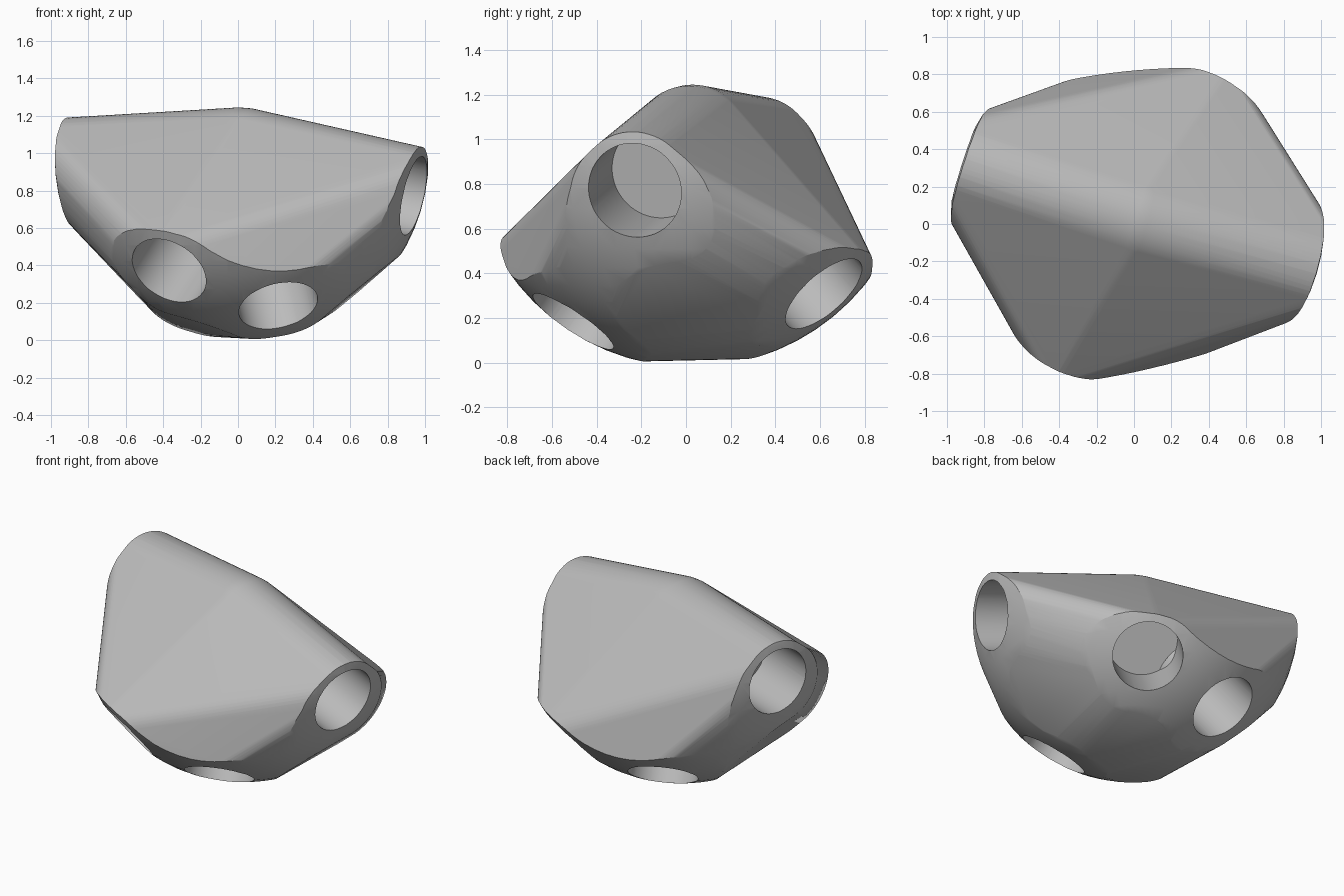
import bpy, bmesh
from mathutils import Vector, Matrix

old = bpy.data.objects.get("Cube")
if old:
    bpy.data.objects.remove(old)

HUB = Vector((0.02, 0.025, 0.98))     # point where all arm axes meet
OUTER, BORE = 0.265, 0.215            # arm and socket radii
REACH, DOME = 1.01, 1.0               # arm length and trimming sphere radius
FLOOR = 0.57                          # distance of socket floors from the hub

# Socket mouth centres; each one sets an arm direction
MOUTHS = [(-0.37, -0.635, 0.37), (0.215, -0.505, 0.185), (0.925, -0.225, 0.775),
          (0.41, 0.62, 0.305), (-0.91, 0.325, 0.925), (-0.23, 0.575, 0.2)]
AXES = [(Vector(m) - HUB).normalized() for m in MOUTHS]


def add_arm(bm, axis, radius, start, end):
    """Cylinder along an axis from the hub between two distances."""
    turn = axis.to_track_quat('Z', 'Y').to_matrix().to_4x4()
    place = Matrix.Translation(HUB + axis * (start + end) / 2) @ turn
    bmesh.ops.create_cone(bm, cap_ends=True, segments=64, radius1=radius,
                          radius2=radius, depth=end - start, matrix=place)


def make_object(name, bm):
    mesh = bpy.data.meshes.new(name)
    bm.to_mesh(mesh)
    bm.free()
    obj = bpy.data.objects.new(name, mesh)
    bpy.context.collection.objects.link(obj)
    return obj


def cut(target, tool, operation):
    """Apply a boolean and discard the helper."""
    tool.hide_render = True
    mod = target.modifiers.new("cut", 'BOOLEAN')
    mod.operation, mod.solver, mod.object = operation, 'EXACT', tool
    bpy.ops.object.select_all(action='DESELECT')
    bpy.context.view_layer.objects.active = target
    target.select_set(True)
    bpy.ops.object.modifier_apply(modifier=mod.name)
    bpy.data.objects.remove(tool)


# Body: one skin stretched around all six arms
bm = bmesh.new()
for axis in AXES:
    add_arm(bm, axis, OUTER, 0, REACH)
bmesh.ops.delete(bm, geom=bm.faces[:], context='FACES_ONLY')
bmesh.ops.delete(bm, geom=bm.edges[:], context='EDGES_FACES') if bm.edges else None
hull = bmesh.ops.convex_hull(bm, input=bm.verts[:])
loose = [v for v in bm.verts if not v.link_faces]
bmesh.ops.delete(bm, geom=loose, context='VERTS')
bmesh.ops.recalc_face_normals(bm, faces=bm.faces[:])
body = make_object("connector_body", bm)

# Domed ends: trim by a sphere around the hub
bm = bmesh.new()
bmesh.ops.create_uvsphere(bm, u_segments=64, v_segments=32, radius=DOME,
                          matrix=Matrix.Translation(HUB))
cut(body, make_object("dome_trim", bm), 'INTERSECT')

# Sockets: blind round holes down each arm
bm = bmesh.new()
for axis in AXES:
    add_arm(bm, axis, BORE, FLOOR, REACH + 0.2)
cut(body, make_object("socket_cutter", bm), 'DIFFERENCE')

# Material
grey = bpy.data.materials.new("light_grey")
grey.use_nodes = True
colour = (0.5, 0.5, 0.5, 1)
grey.diffuse_color = colour
grey.node_tree.nodes["Principled BSDF"].inputs["Base Color"].default_value = colour
body.data.materials.clear()
body.data.materials.append(grey)
for face in body.data.polygons:
    face.material_index = 0

bpy.ops.object.shade_smooth_by_angle(angle=0.4)
